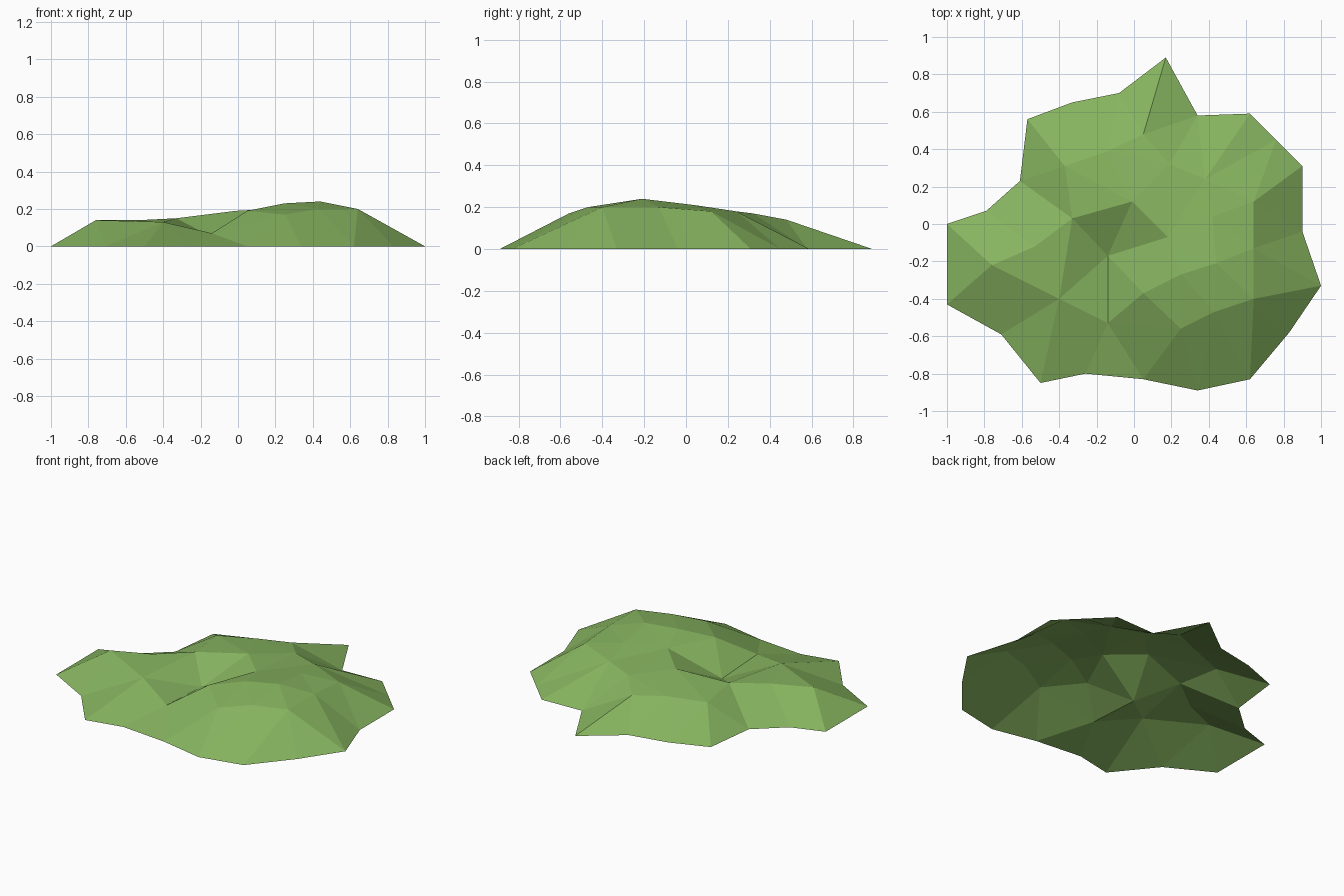
import bpy
from mathutils import Vector
from mathutils.geometry import delaunay_2d_cdt

# Remove the default object
if "Cube" in bpy.data.objects:
    bpy.data.objects.remove(bpy.data.objects["Cube"], do_unlink=True)


def make_material(name, colour):
    material = bpy.data.materials.new(name)
    material.use_nodes = True
    material.diffuse_color = colour
    shader = next(n for n in material.node_tree.nodes if n.type == "BSDF_PRINCIPLED")
    shader.inputs["Base Color"].default_value = colour
    shader.inputs["Roughness"].default_value = 1
    return material


# Ragged rim on the ground, counter-clockwise from the left tip
rim = [
    (-1, 0), (-1, -.43), (-.71, -.59), (-.5, -.85), (-.26, -.8), (.05, -.83),
    (.34, -.89), (.62, -.83), (.83, -.58), (1, -.33), (.9, -.04), (.9, .31),
    (.76, .45), (.62, .59), (.34, .58), (.17, .89), (-.08, .7), (-.33, .65),
    (-.57, .56), (-.61, .23), (-.79, .07),
]

# Raised points of the mound
peaks = {
    "west_top": (-.76, -.22, .14),
    "west_saddle": (-.53, -.12, .14),
    "south_west_top": (-.4, -.4, .13),
    "pit_west": (-.33, .03, .15),
    "north_west_top": (-.37, .31, .14),
    "pit_floor": (-.14, -.17, .05),
    "pit_mouth": (-.14, -.53, .07),
    "pit_south_east": (.05, -.37, .19),
    "pit_east": (.18, -.07, .2),
    "pit_north": (-.01, .12, .19),
    "summit_west": (.25, -.27, .23),
    "summit": (.44, -.21, .24),
    "south_top": (.25, -.56, .17),
    "south_ridge": (.43, -.47, .2),
    "east_ridge_south": (.64, -.4, .2),
    "east_ridge": (.64, -.13, .2),
    "east_ridge_north": (.64, .12, .18),
    "plateau": (.42, .04, .21),
    "plateau_north": (.38, .24, .18),
    "north_top": (.19, .32, .17),
    "north_spur": (.05, .48, .14),
    "north_slope": (-.14, .39, .15),
}

# Creases that the triangulation has to follow: hollow walls and ridges
crease_paths = [
    "pit_mouth pit_south_east pit_east pit_north pit_west pit_floor pit_mouth",
    "pit_south_east pit_floor pit_east",
    "pit_floor pit_north",
    "pit_floor south_west_top pit_mouth",
    "south_west_top pit_west",
    "south_west_top west_top west_saddle pit_west north_west_top",
    "south_top south_ridge east_ridge_south east_ridge east_ridge_north",
    "pit_south_east summit_west summit",
    "pit_south_east south_top",
]

names = list(peaks)
count = len(rim)
points = [Vector(p) for p in rim] + [Vector(p[:2]) for p in peaks.values()]
heights = [0] * count + [p[2] for p in peaks.values()]
index = {name: count + i for i, name in enumerate(names)}

creases = []
for path in crease_paths:
    steps = path.split()
    creases += [(index[a], index[b]) for a, b in zip(steps, steps[1:])]
creases.append((index["north_spur"], rim.index((.17, .89))))

# Triangulate inside the rim, then lift every point to its height
flat, _, faces, origin, _, _ = delaunay_2d_cdt(
    points, creases, [list(range(count))], 1, 1e-5)
lifted = [(p.x, p.y, heights[o[0]] if o else 0) for p, o in zip(flat, origin)]

mesh = bpy.data.meshes.new("grass_mound")
mesh.from_pydata(lifted, [], faces)
mesh.update()
if sum(f.normal.z for f in mesh.polygons) < 0:
    mesh.flip_normals()
mesh.materials.append(make_material("grass_green", (.24, .455, .115, 1)))

mound = bpy.data.objects.new("grass_mound", mesh)
bpy.context.collection.objects.link(mound)
